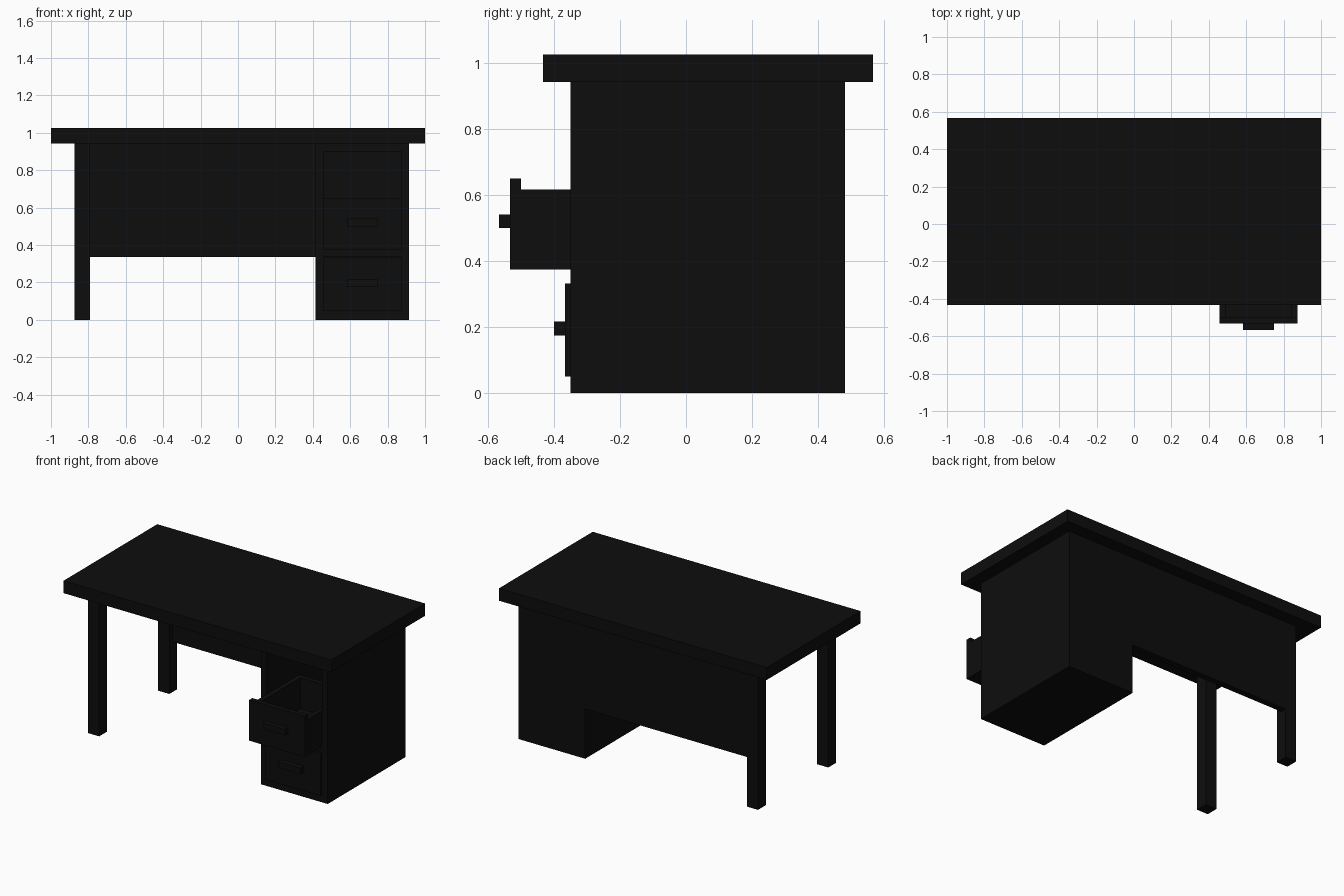
import bpy

if "Cube" in bpy.data.objects:
    bpy.data.objects.remove(bpy.data.objects["Cube"], do_unlink=True)

black = bpy.data.materials.new("black_paint")
black.use_nodes = True
COLOUR = (0.004, 0.004, 0.004, 1)
black.diffuse_color = COLOUR
black.node_tree.nodes["Principled BSDF"].inputs["Base Color"].default_value = COLOUR


def box(name, x, y, z):
    """Box spanning the given (low, high) ranges."""
    spans = (x, y, z)
    bpy.ops.mesh.primitive_cube_add(size=1, location=[(a + b) / 2 for a, b in spans])
    ob = bpy.context.object
    ob.name = name
    ob.scale = [b - a for a, b in spans]
    bpy.ops.object.transform_apply(location=False, rotation=False, scale=True)
    ob.data.materials.append(black)
    return ob


UNDER = 0.943            # underside of the table top
FRONT, BACK = -0.35, 0.482
WALL = 0.042
CAB_L, CAB_R = 0.415, 0.915

# Table top
box("table_top", (-1, 1), (-0.433, 0.567), (UNDER, 1.026))

# Legs on the open side
LEG = (-0.875, -0.792)
box("front_leg", LEG, (FRONT, FRONT + 0.083), (0, UNDER))
box("back_leg", LEG, (BACK - 0.083, BACK), (0, UNDER))

# Panel closing the back of the knee space
box("back_panel", (LEG[1], CAB_L), (BACK - WALL, BACK), (0.335, UNDER))

# Cabinet shell
inner_x = (CAB_L + WALL, CAB_R - WALL)
inner_y = (FRONT, BACK - WALL)
box("cabinet_inner_side", (CAB_L, inner_x[0]), (FRONT, BACK), (0, UNDER))
box("cabinet_outer_side", (inner_x[1], CAB_R), (FRONT, BACK), (0, UNDER))
box("cabinet_back", inner_x, (inner_y[1], BACK), (0, UNDER))
for name, low, high in (("floor", 0, 0.05), ("shelf", 0.335, 0.375), ("ceiling", 0.9, UNDER)):
    box("cabinet_" + name, inner_x, inner_y, (low, high))


def drawer(label, front, bottom, top):
    """Open-topped drawer with a taller front board and a bar handle."""
    t = 0.033
    x0, x1 = inner_x
    end = front + 0.535
    rim = top - t
    box(label + "_drawer_front", inner_x, (front, front + t), (bottom, top))
    box(label + "_drawer_base", (x0 + t, x1 - t), (front + t, end - t), (bottom, bottom + t))
    box(label + "_drawer_left", (x1 - t, x1), (front + t, end), (bottom, rim))
    box(label + "_drawer_right", (x0, x0 + t), (front + t, end), (bottom, rim))
    box(label + "_drawer_back", (x0 + t, x1 - t), (end - t, end), (bottom, rim))
    grip = bottom + 0.146
    box(label + "_drawer_handle", (0.582, 0.748), (front - t, front),
        (grip - 0.021, grip + 0.021))


# Lower drawer is shut, upper drawer is pulled out
drawer("lower", -0.367, 0.05, 0.333)
drawer("upper", -0.533, 0.375, 0.65)
